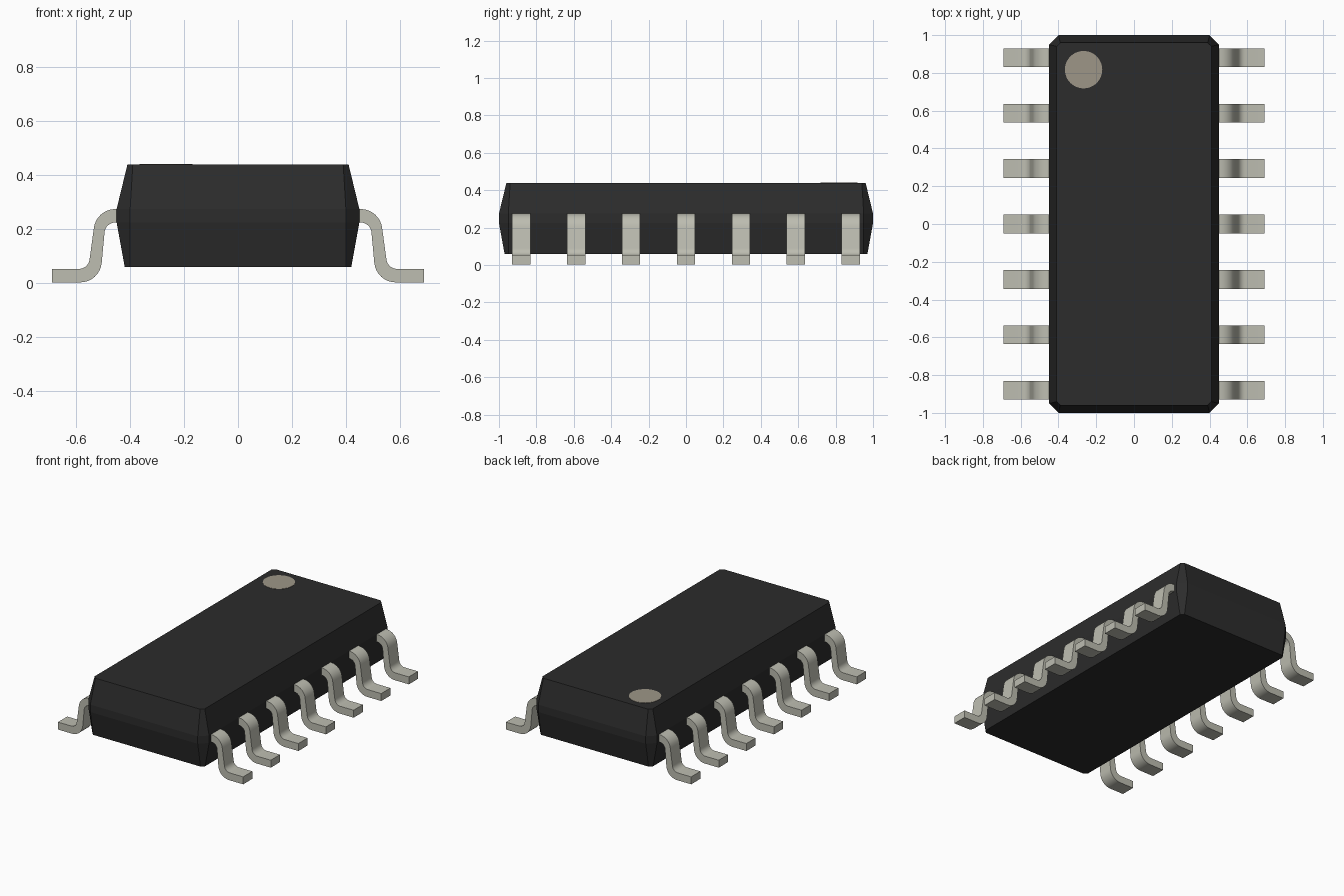
import bpy
import bmesh
import math

cube = bpy.data.objects.get("Cube")
if cube:
    bpy.data.objects.remove(cube, do_unlink=True)


def material(name, rgb, metallic=0.0):
    m = bpy.data.materials.new(name)
    m.use_nodes = True
    m.diffuse_color = (*rgb, 1)
    bsdf = m.node_tree.nodes["Principled BSDF"]
    bsdf.inputs["Base Color"].default_value = (*rgb, 1)
    bsdf.inputs["Roughness"].default_value = 0.6
    return m


black = material("black plastic", (0.025, 0.025, 0.025))
metal = material("tinned metal", (0.51, 0.51, 0.44))
beige = material("beige marking", (0.34, 0.305, 0.245))


def loft(name, rings, mat, smooth_angle=None):
    """Skin a list of equal-length point rings and cap both ends."""
    bm = bmesh.new()
    loops = [[bm.verts.new(p) for p in ring] for ring in rings]
    n = len(loops[0])
    for a, b in zip(loops, loops[1:]):
        for i in range(n):
            j = (i + 1) % n
            bm.faces.new((a[i], a[j], b[j], b[i]))
    bm.faces.new(loops[0][::-1])
    bm.faces.new(loops[-1])
    bmesh.ops.recalc_face_normals(bm, faces=bm.faces)
    mesh = bpy.data.meshes.new(name)
    bm.to_mesh(mesh)
    bm.free()
    mesh.materials.append(mat)
    if smooth_angle:
        mesh.polygons.foreach_set("use_smooth", [True] * len(mesh.polygons))
        mesh.set_sharp_from_angle(angle=math.radians(smooth_angle))
    obj = bpy.data.objects.new(name, mesh)
    bpy.context.collection.objects.link(obj)
    return obj


def chamfered_rect(hx, hy, c, z):
    return [(hx, -hy + c, z), (hx, hy - c, z), (hx - c, hy, z), (-hx + c, hy, z),
            (-hx, hy - c, z), (-hx, -hy + c, z), (-hx + c, -hy, z), (hx - c, -hy, z)]


def arc(cx, cz, r, start, end, steps=8):
    angles = [math.radians(start + (end - start) * i / steps) for i in range(steps + 1)]
    return [(cx + r * math.cos(a), cz + r * math.sin(a)) for a in angles]


# Body: tapered top and bottom halves around a straight parting band
loft("body", [
    chamfered_rect(0.42, 0.97, 0.02, 0.06),
    chamfered_rect(0.45, 1.0, 0.05, 0.225),
    chamfered_rect(0.45, 1.0, 0.05, 0.275),
    chamfered_rect(0.41, 0.96, 0.02, 0.44),
], black)

# Pin-one marking: thin disc on the top face
loft("pin_one_mark", [
    [(-0.267 + x, 0.817 + y, z) for x, y in arc(0, 0, 0.099, 0, 352.5, 47)]
    for z in (0.439, 0.442)
], beige)

# Gull-wing lead outline: over the outer side, back along the inner side
lead = ([(0.42, 0.275)] + arc(0.455, 0.195, 0.08, 90, 6)
        + arc(0.59, 0.093, 0.04, 186, 270) + [(0.69, 0.053), (0.69, 0.003)]
        + arc(0.585, 0.083, 0.08, 270, 186) + arc(0.455, 0.185, 0.04, 6, 90)
        + [(0.42, 0.225)])

# Seven leads on each side
for side, sign in (("left", 1), ("right", -1)):
    for i in range(7):
        y = (i - 3) * 0.2938
        loft(f"{side}_lead_{i + 1}",
             [[(sign * x, y + dy, z) for x, z in lead] for dy in (-0.049, 0.049)],
             metal, 30)
